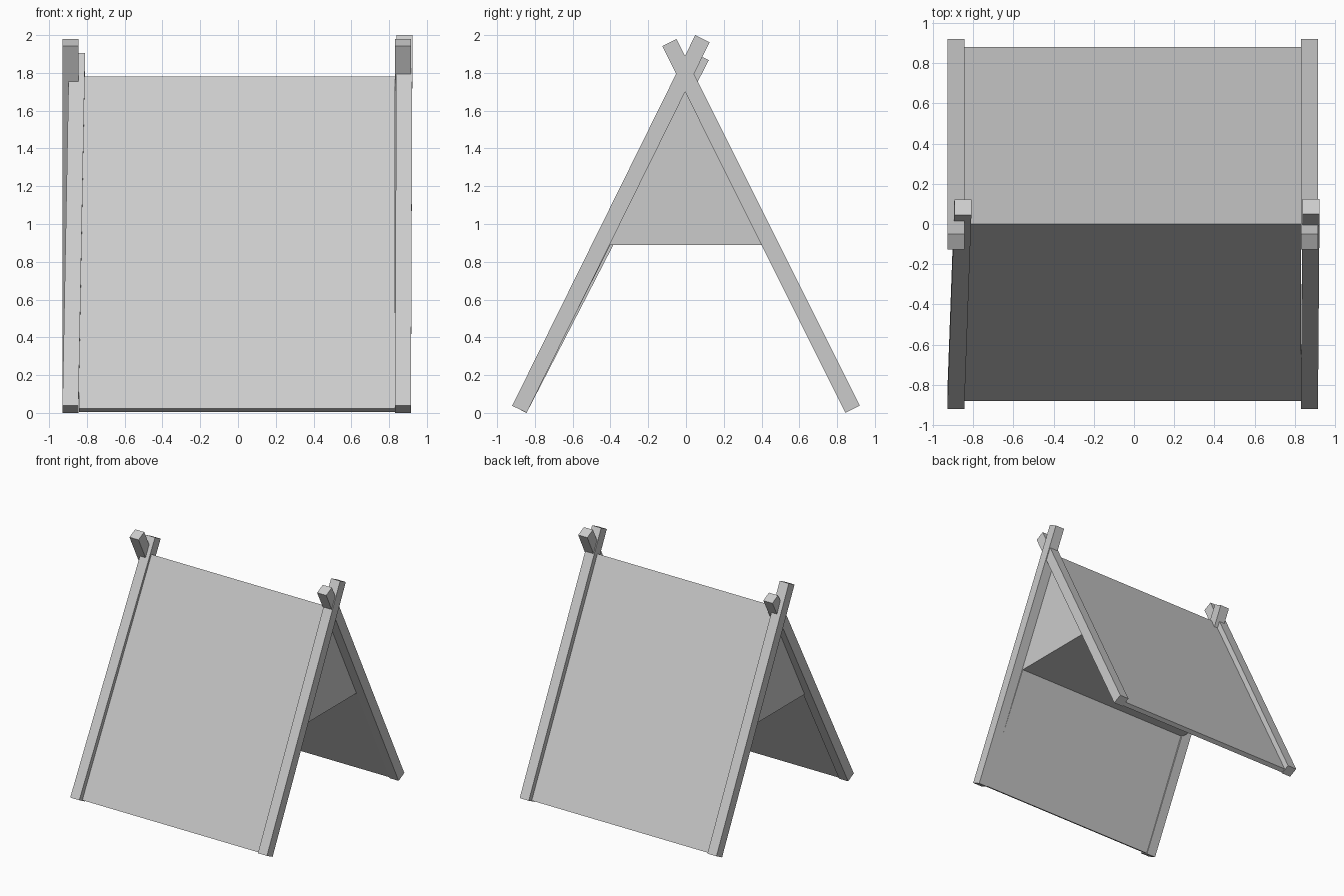
import bpy
import bmesh
from mathutils import Vector

if "Cube" in bpy.data.objects:
    bpy.data.objects.remove(bpy.data.objects["Cube"])

W = 0.085  # pole thickness


def add_object(name, bm):
    bmesh.ops.recalc_face_normals(bm, faces=bm.faces[:])
    me = bpy.data.meshes.new(name)
    bm.to_mesh(me)
    bm.free()
    ob = bpy.data.objects.new(name, me)
    bpy.context.collection.objects.link(ob)
    return ob


def pole(name, bottom, top):
    """Square beam between two end centres, sides kept parallel to x."""
    a, b = Vector(bottom), Vector(top)
    side = Vector((W / 2, 0, 0))
    n = Vector((1, 0, 0)).cross(b - a).normalized() * (W / 2)
    bm = bmesh.new()
    rings = [[bm.verts.new(p + side * i + n * j)
              for i, j in ((-1, -1), (1, -1), (1, 1), (-1, 1))] for p in (a, b)]
    for r in rings:
        bm.faces.new(r)
    for k in range(4):
        m = (k + 1) % 4
        bm.faces.new((rings[0][k], rings[0][m], rings[1][m], rings[1][k]))
    return add_object(name, bm)


# Front poles: the left one is shorter and leans inwards
pole("front_right_pole", (0.873, -0.882, 0.019), (0.881, 0.087, 1.981))
pole("front_left_pole", (-0.887, -0.882, 0.019), (-0.852, 0.083, 1.887))

# Back poles
for side, x in (("right", 0.873), ("left", -0.887)):
    pole(f"back_{side}_pole", (x, 0.882, 0.019), (x, -0.088, 1.961))

# Tent cover: two sloping panels with a closed loft under the ridge
half = [(0.4, 0.89), (0.847, 0.006), (0.88, 0.024)]
profile = half + [(0, 1.78)] + [(-y, z) for y, z in reversed(half)]
bm = bmesh.new()
face = bm.faces.new([bm.verts.new((-0.843, y, z)) for y, z in profile])
ext = bmesh.ops.extrude_face_region(bm, geom=[face], use_keep_orig=True)
moved = [v for v in ext["geom"] if isinstance(v, bmesh.types.BMVert)]
bmesh.ops.translate(bm, verts=moved, vec=(1.674, 0, 0))
add_object("tent_cover", bm)
